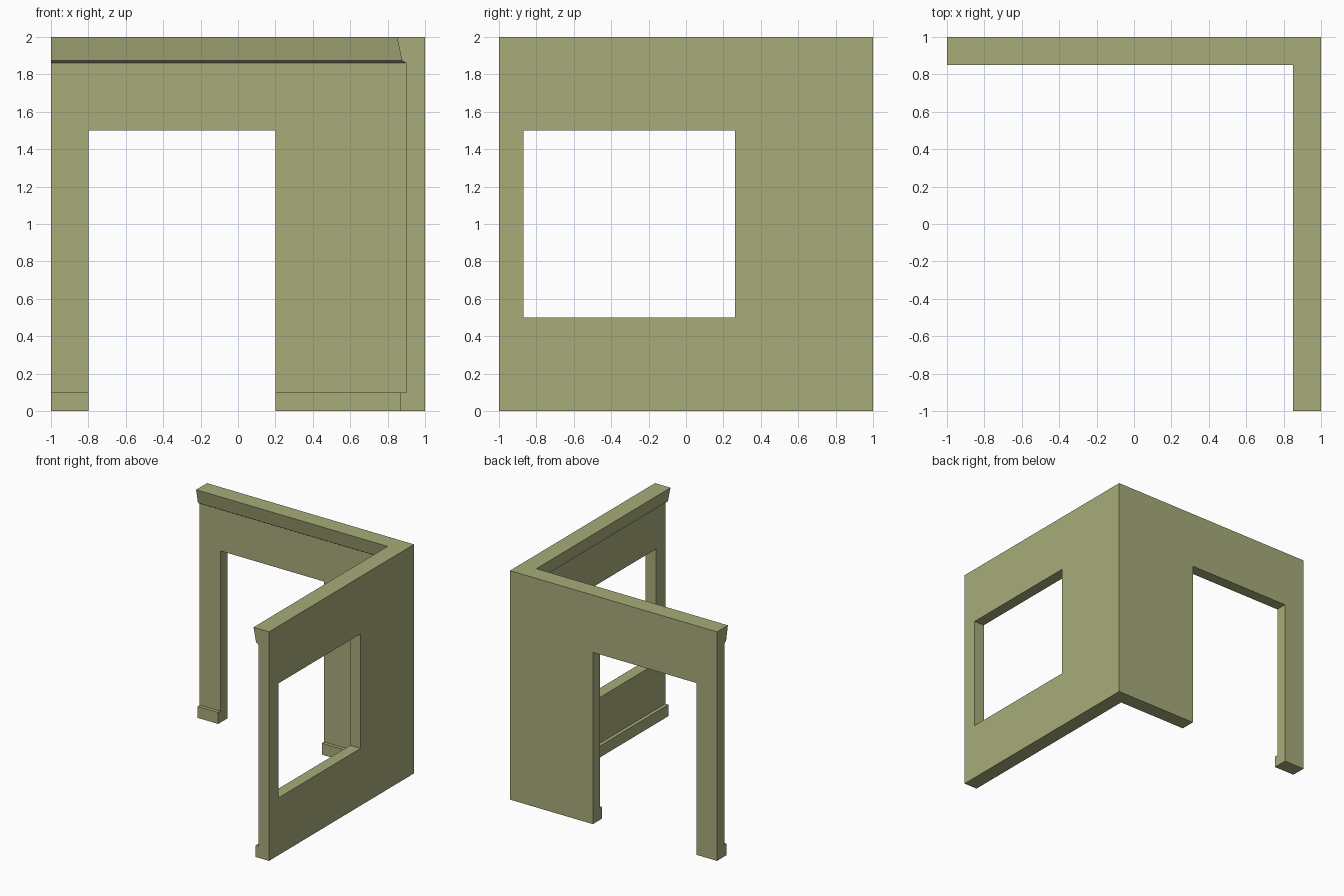
import bpy, bmesh

if "Cube" in bpy.data.objects:
    bpy.data.objects.remove(bpy.data.objects["Cube"])

olive = bpy.data.materials.new("olive_plaster")
olive.diffuse_color = (0.392, 0.413, 0.195, 1)
olive.use_nodes = True
olive.node_tree.nodes["Principled BSDF"].inputs["Base Color"].default_value = olive.diffuse_color

# Wall section: (depth from outer face, height), with skirting and crown moulding
profile = [(0, 0), (0.13, 0), (0.13, 0.1), (0.1, 0.1),
           (0.1, 1.86), (0.125, 1.875), (0.15, 2), (0, 2)]

# Corner wall: section swept along an L path with a mitred corner
bm = bmesh.new()
stations = [lambda d: (-1, 1 - d), lambda d: (1 - d, 1 - d), lambda d: (1 - d, -1)]
rings = [[bm.verts.new((*f(d), z)) for d, z in profile] for f in stations]
n = len(profile)
for a, b in zip(rings, rings[1:]):
    for i in range(n):
        j = (i + 1) % n
        bm.faces.new((a[i], a[j], b[j], b[i]))
bm.faces.new(rings[0])
bm.faces.new(rings[-1])
bmesh.ops.recalc_face_normals(bm, faces=bm.faces)
mesh = bpy.data.meshes.new("corner_wall")
bm.to_mesh(mesh)
bm.free()
wall = bpy.data.objects.new("corner_wall", mesh)
bpy.context.collection.objects.link(wall)
mesh.materials.append(olive)


def cut_opening(name, lo, hi):
    """Cut a box-shaped opening out of the wall."""
    bpy.ops.mesh.primitive_cube_add(size=1, location=[(a + b) / 2 for a, b in zip(lo, hi)])
    box = bpy.context.object
    box.name = name
    box.scale = [b - a for a, b in zip(lo, hi)]
    box.hide_render = True
    box.data.materials.append(olive)
    mod = wall.modifiers.new(name, 'BOOLEAN')
    mod.operation, mod.solver, mod.object = 'DIFFERENCE', 'EXACT', box
    bpy.context.view_layer.objects.active = wall
    bpy.ops.object.modifier_apply(modifier=name)
    bpy.data.objects.remove(box)


# Doorway in the back wall, window in the right wall
cut_opening("doorway", (-0.8, 0.7, -0.2), (0.2, 1.2, 1.5))
cut_opening("window", (0.7, -0.87, 0.5), (1.2, 0.263, 1.5))
